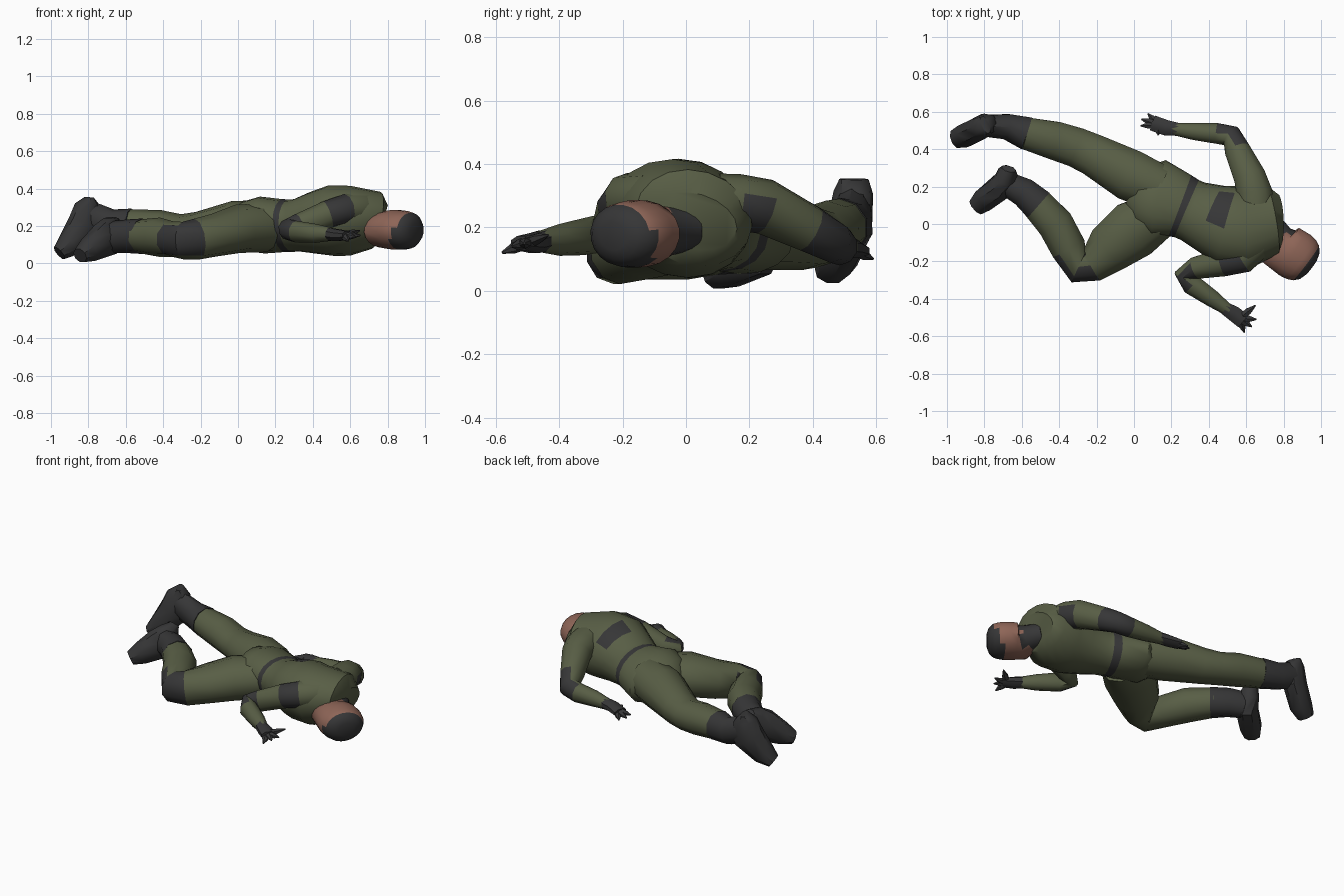
import bpy, bmesh, math
from mathutils import Vector as V


def material(name, rgb):
    m = bpy.data.materials.new(name)
    m.diffuse_color = (*rgb, 1)
    return m


MATS = [material("olive cloth", (0.098, 0.112, 0.06)),
        material("dark gear", (0.037, 0.037, 0.038)),
        material("skin", (0.27, 0.13, 0.095))]
OLIVE, DARK, SKIN = 0, 1, 2


def tube(name, rings, colour, sides=10, up=(0, 0, 1)):
    """Loft of elliptical rings (x, y, z, half width, half height).
    colour is an index or a rule(segment, centre, normal)."""
    pos = [V(r[:3]) for r in rings]
    up = V(up)
    bm = bmesh.new()
    loops = []
    for i, r in enumerate(rings):
        t = V((0, 0, 0))
        if i > 0:
            t += (pos[i] - pos[i - 1]).normalized()
        if i < len(rings) - 1:
            t += (pos[i + 1] - pos[i]).normalized()
        t.normalize()
        side = up.cross(t).normalized()
        n = t.cross(side)
        loops.append([bm.verts.new(pos[i]
                      + side * r[3] * math.cos(2 * math.pi * (k + .5) / sides)
                      + n * r[4] * math.sin(2 * math.pi * (k + .5) / sides))
                      for k in range(sides)])
    faces = []
    for i in range(len(loops) - 1):
        for k in range(sides):
            j = (k + 1) % sides
            f = bm.faces.new((loops[i][k], loops[i][j], loops[i + 1][j], loops[i + 1][k]))
            faces.append((f, i))
    faces.append((bm.faces.new(loops[0][::-1]), 0))
    faces.append((bm.faces.new(loops[-1]), len(loops) - 2))
    bmesh.ops.recalc_face_normals(bm, faces=bm.faces[:])
    bm.normal_update()
    for f, i in faces:
        f.material_index = colour(i, f.calc_center_median(), f.normal) if callable(colour) else colour
    me = bpy.data.meshes.new(name)
    bm.to_mesh(me)
    bm.free()
    for m in MATS:
        me.materials.append(m)
    ob = bpy.data.objects.new(name, me)
    bpy.context.collection.objects.link(ob)
    bpy.ops.object.select_all(action='DESELECT')
    ob.select_set(True)
    bpy.context.view_layer.objects.active = ob
    bpy.ops.object.shade_smooth_by_angle(angle=math.radians(45))
    return ob


# torso with belt and back patch
def torso_colour(i, c, n):
    if i == 6:
        return DARK
    if i == 3 and n.z > 0.5 and -0.03 < c.y < 0.16:
        return DARK
    return OLIVE


tube("torso", [(.775, .025, .22, .14, .09), (.74, .025, .23, .19, .15), (.60, -.02, .228, .225, .183),
               (.50, -.005, .228, .22, .186), (.41, .03, .215, .19, .165), (.315, .068, .203, .168, .138),
               (.282, .082, .202, .168, .138), (.245, .098, .202, .177, .138), (.13, .135, .205, .215, .146),
               (.04, .14, .195, .17, .13), (-.02, .15, .18, .08, .07)], torso_colour, 18, (0, .3, 1))


# head: local axes run along neck-to-crown (u) and across (s)
def hd(u, s, z, a, b):
    return (.8 * u + .6 * s, -.6 * u + .8 * s, z, a, b)


# cap covers the crown and face side, dark collar at the nape
def head_colour(i, c, n):
    if .8 * c.x - .6 * c.y - .45 * c.z > .762:
        return DARK
    return DARK if c.x < .85 and c.y > -.06 and .6 * n.x + .8 * n.y > 0 else SKIN


tube("head", [hd(.56, .44, .2, .07, .07), hd(.64, .405, .19, .09, .08), hd(.685, .37, .18, .125, .095),
              hd(.735, .38, .18, .135, .105), hd(.77, .382, .18, .137, .107), hd(.80, .385, .178, .137, .106),
              hd(.83, .385, .177, .131, .103), hd(.86, .385, .175, .117, .097), hd(.885, .385, .173, .09, .075),
              hd(.898, .385, .172, .05, .045)], head_colour, 20)

# straight leg
tube("left_leg", [(.14, .19, .2, .13, .135), (-.02, .26, .2, .145, .135), (-.22, .37, .17, .118, .105),
                  (-.31, .41, .168, .112, .095), (-.42, .445, .185, .108, .1), (-.58, .485, .2, .09, .09)], OLIVE)

# bent leg with knee pad on the outside
tube("right_leg", [(.15, .06, .19, .13, .13), (.0, -.03, .185, .165, .13), (-.13, -.13, .15, .14, .115),
                   (-.22, -.215, .13, .1, .11), (-.295, -.23, .122, .095, .1), (-.35, -.13, .13, .1, .095),
                   (-.42, .0, .14, .102, .105), (-.53, .12, .145, .09, .09)],
     lambda i, c, n: DARK if i in (3, 4) and -.5 * n.x - .85 * n.y > .35 else OLIVE)

# boots: shaft plus foot pointing down to the toe
BOOTS = {
    "left": ([(-.575, .485, .2, .093, .093), (-.68, .52, .205, .072, .085), (-.80, .525, .25, .06, .085)],
             [(-.795, .53, .352, .05, .022), (-.80, .528, .31, .06, .075), (-.82, .515, .2, .068, .1),
              (-.90, .475, .1, .068, .072), (-.955, .455, .055, .052, .042)]),
    "right": ([(-.51, .1, .145, .093, .095), (-.59, .17, .145, .082, .09), (-.68, .215, .14, .068, .085)],
              [(-.67, .295, .235, .04, .022), (-.68, .26, .195, .058, .075), (-.705, .205, .13, .072, .105),
               (-.80, .13, .07, .068, .068), (-.845, .09, .042, .05, .042)]),
}
for side, (shaft, foot) in BOOTS.items():
    tube(side + "_boot_shaft", shaft, DARK)
    tube(side + "_boot_foot", foot, DARK, 8)


# arms with upper bands and elbow pads
def left_arm_colour(i, c, n):
    if i == 1 and n.z < .4 and n.x > 0:
        return DARK
    return DARK if i in (3, 4) and (n.x > -.1 or n.y > .3) else OLIVE


tube("left_arm", [(.65, .1, .285, .1, .085), (.645, .165, .28, .1, .088), (.62, .25, .265, .09, .088),
                  (.555, .39, .195, .072, .075), (.52, .47, .15, .06, .066), (.44, .485, .14, .058, .06),
                  (.32, .495, .14, .048, .05), (.2, .51, .135, .033, .033)], left_arm_colour)


def right_arm_colour(i, c, n):
    if i == 1:
        return DARK
    return DARK if i in (3, 4) and n.x < .1 and n.y < .3 else OLIVE


tube("right_arm", [(.66, -.1, .29, .09, .09), (.58, -.18, .29, .088, .082), (.48, -.205, .26, .078, .076),
                   (.33, -.235, .2, .062, .068), (.265, -.27, .18, .05, .06), (.31, -.325, .17, .058, .058),
                   (.42, -.4, .16, .048, .05), (.51, -.465, .155, .032, .033)], right_arm_colour)

# gloved hands with spread pointed fingers
HANDS = {
    "left": [(.24, .505, .137), (.17, .515, .135), (.1, .54, .125),
             ((.075, .59, .1), (.04, .56, .11), (.035, .525, .12), (.13, .475, .14))],
    "right": [(.485, -.45, .157), (.535, -.48, .15), (.585, -.52, .15),
              ((.65, -.435, .175), (.655, -.51, .15), (.63, -.55, .14), (.59, -.58, .12))],
}
for side, (wrist, palm, knuckle, tips) in HANDS.items():
    tube(side + "_hand", [(*wrist, .037, .036), (*palm, .045, .034), (*knuckle, .045, .024)], DARK, 8)
    root = V(palm).lerp(V(knuckle), .6)
    for k, tip in enumerate(tips):
        tube(f"{side}_finger_{k + 1}", [(*root, .022, .02),
                                        (*root.lerp(V(tip), .55), .02, .017),
                                        (*tip, .004, .004)], DARK, 6)
